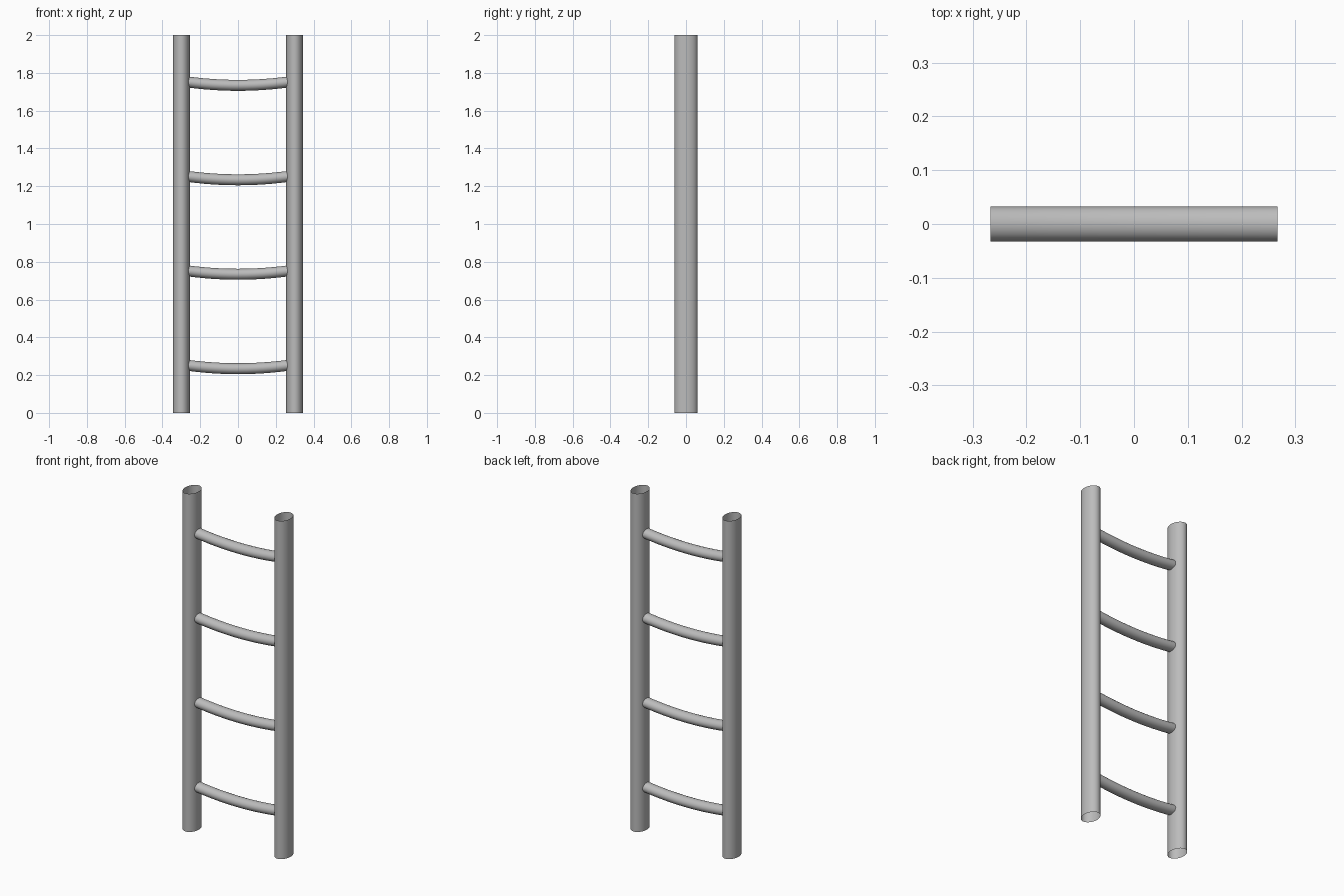
import bpy, bmesh
from math import sin, cos, pi

cube = bpy.data.objects.get("Cube")
if cube:
    bpy.data.objects.remove(cube, do_unlink=True)

metal = bpy.data.materials.new("grey metal")
metal.use_nodes = True
grey = (0.5, 0.5, 0.5, 1)
metal.diffuse_color = grey
metal.node_tree.nodes["Principled BSDF"].inputs["Base Color"].default_value = grey


def open_tube(name, rings, sides):
    """Skin a list of rings (functions of an angle) into a smooth, uncapped tube."""
    bm = bmesh.new()
    loops = [[bm.verts.new(ring(2 * pi * k / sides)) for k in range(sides)] for ring in rings]
    for a, b in zip(loops, loops[1:]):
        for k in range(sides):
            n = (k + 1) % sides
            bm.faces.new((a[k], a[n], b[n], b[k])).smooth = True
    bmesh.ops.recalc_face_normals(bm, faces=bm.faces)
    mesh = bpy.data.meshes.new(name)
    bm.to_mesh(mesh)
    bm.free()
    mesh.materials.append(metal)
    obj = bpy.data.objects.new(name, mesh)
    bpy.context.collection.objects.link(obj)
    return obj


# Upright rails: oval open pipes, deeper than wide
def rail_ring(x, z):
    return lambda t: (x + 0.045 * cos(t), 0.062 * sin(t), z)


for side, x in (("left", 0.3), ("right", -0.3)):
    open_tube(side + "_rail", [rail_ring(x, z / 2) for z in range(5)], 24)


# Rungs: oval bars that sag in the middle
HALF, SAG = 0.267, 0.018


def rung_ring(u, z):
    centre = z - 0.016 + SAG * u * u
    return lambda t: (u * HALF, 0.0325 * cos(t), centre + 0.029 * sin(t))


for i in range(4):
    height = 0.25 + 0.5 * i
    open_tube(f"rung_{i + 1}", [rung_ring(s / 6, height) for s in range(-6, 7)], 20)
